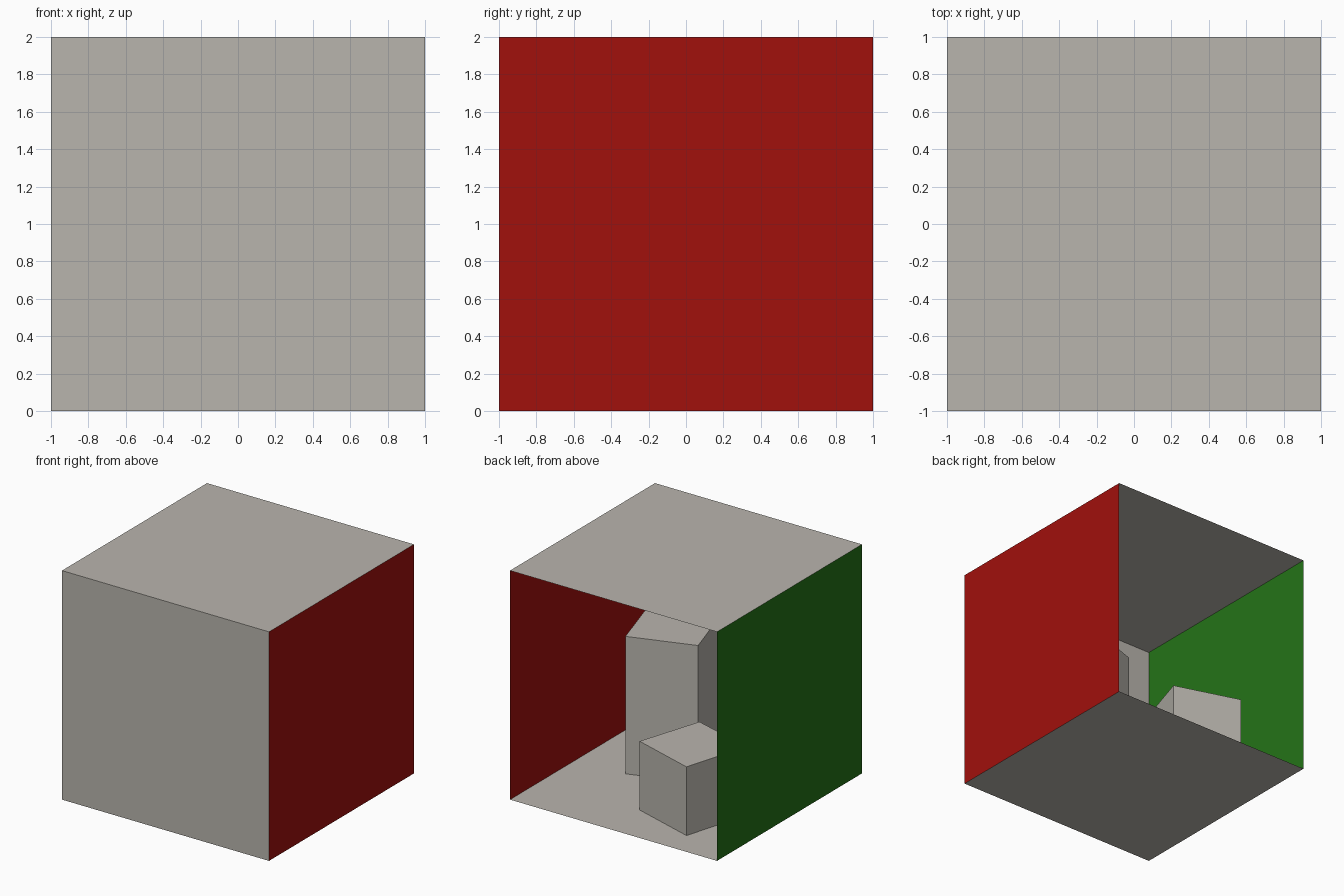
import bpy
import bmesh

if "Cube" in bpy.data.objects:
    bpy.data.objects.remove(bpy.data.objects["Cube"])


def material(name, rgb):
    m = bpy.data.materials.new(name)
    m.diffuse_color = (*rgb, 1)
    m.use_nodes = True
    m.node_tree.nodes["Principled BSDF"].inputs["Base Color"].default_value = m.diffuse_color
    return m


WHITE = material("warm_white", (0.485, 0.462, 0.42))
RED = material("red", (0.355, 0.0054, 0.0039))
GREEN = material("green", (0.0176, 0.171, 0.0087))


def add_part(name, corners, mat, height=0.0):
    """One flat face from its corners, optionally extruded upwards into a closed block."""
    bm = bmesh.new()
    face = bm.faces.new([bm.verts.new(c) for c in corners])
    if height:
        ext = bmesh.ops.extrude_face_region(bm, geom=[face], use_keep_orig=True)
        top = [g for g in ext["geom"] if isinstance(g, bmesh.types.BMVert)]
        bmesh.ops.translate(bm, verts=top, vec=(0, 0, height))
        bmesh.ops.recalc_face_normals(bm, faces=bm.faces)
    mesh = bpy.data.meshes.new(name)
    bm.to_mesh(mesh)
    bm.free()
    mesh.materials.append(mat)
    obj = bpy.data.objects.new(name, mesh)
    bpy.context.collection.objects.link(obj)


# Room shell: thin walls facing inwards, open at +y
add_part("floor", [(-1, -1, 0), (1, -1, 0), (1, 1, 0), (-1, 1, 0)], WHITE)
add_part("ceiling", [(-1, -1, 2), (-1, 1, 2), (1, 1, 2), (1, -1, 2)], WHITE)
add_part("end_wall", [(-1, -1, 0), (-1, -1, 2), (1, -1, 2), (1, -1, 0)], WHITE)
add_part("red_wall", [(1, -1, 0), (1, -1, 2), (1, 1, 2), (1, 1, 0)], RED)
add_part("green_wall", [(-1, -1, 0), (-1, 1, 0), (-1, 1, 2), (-1, -1, 2)], GREEN)

# Two turned blocks standing on the floor
add_part("short_block", [(-0.53, 0.75, 0), (-0.70, 0.17, 0),
                         (-0.13, 0.00, 0), (0.05, 0.57, 0)], WHITE, 0.6)
add_part("tall_block", [(0.53, 0.08, 0), (-0.04, -0.11, 0),
                        (0.14, -0.68, 0), (0.71, -0.50, 0)], WHITE, 1.2)
